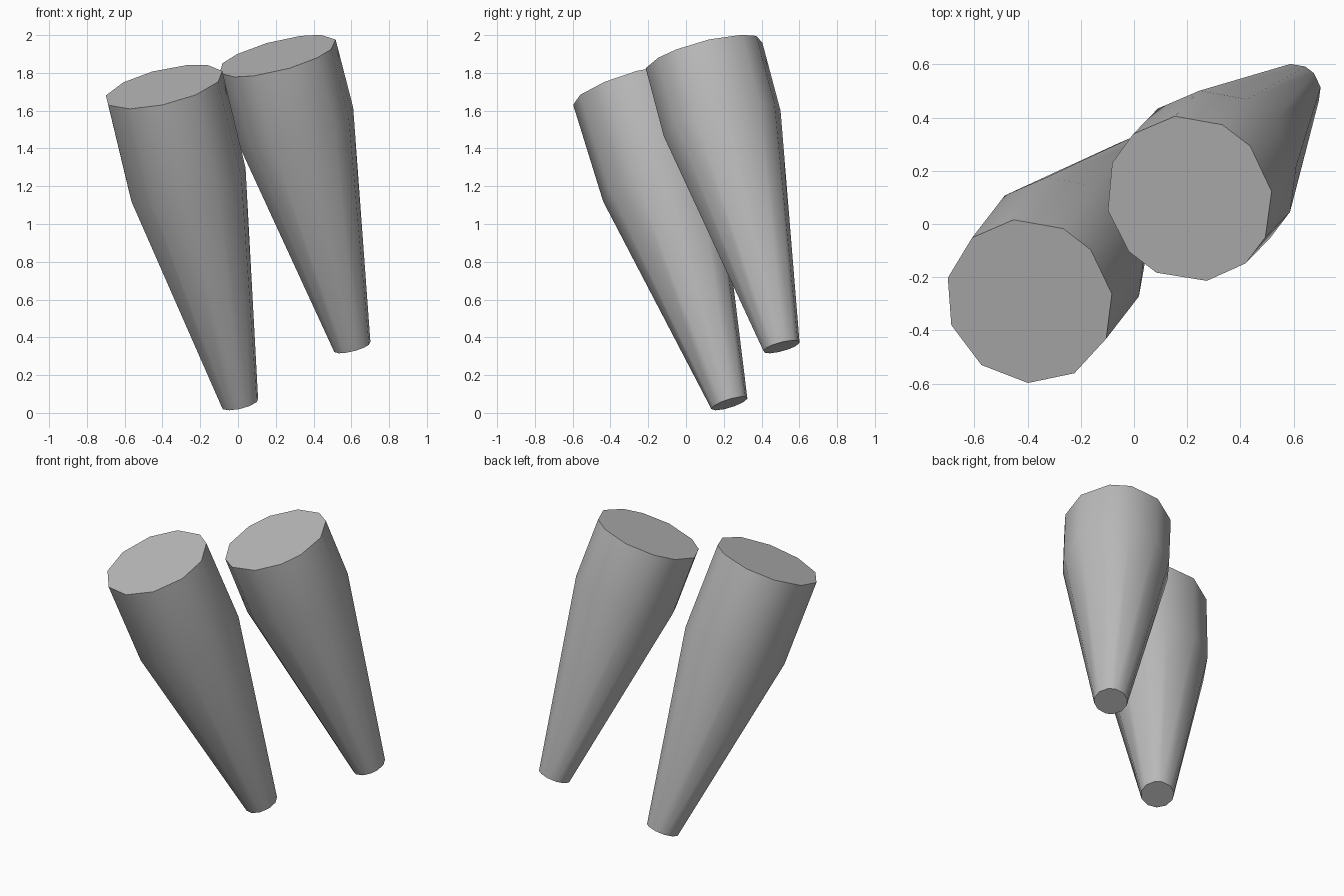
import bpy, bmesh, math
from mathutils import Vector

cube = bpy.data.objects.get("Cube")
if cube:
    bpy.data.objects.remove(cube, do_unlink=True)

grey = bpy.data.materials.new("plain grey")
grey.use_nodes = True
colour = (0.5, 0.5, 0.5, 1)
grey.diffuse_color = colour
grey.node_tree.nodes["Principled BSDF"].inputs["Base Color"].default_value = colour


def tapered_post(name, foot, top, shoulder, angles, foot_radius=0.1, radius=0.322):
    """Leaning faceted post: straight above the shoulder, tapering to the foot."""
    foot, top = Vector(foot), Vector(top)
    axis = (top - foot).normalized()
    bm = bmesh.new()
    rings = []
    for t, r in ((0, foot_radius), (shoulder, radius), (1, radius)):
        centre = foot.lerp(top, t)
        ring = []
        for a in angles:
            c, s = math.cos(math.radians(a)), math.sin(math.radians(a))
            # Spoke lying in the plane square to the axis
            spoke = Vector((c, s, -(axis.x * c + axis.y * s) / axis.z)).normalized()
            ring.append(bm.verts.new(centre + spoke * r))
        rings.append(ring)
    # Side walls
    n = len(angles)
    for low, high in zip(rings, rings[1:]):
        for i in range(n):
            j = (i + 1) % n
            bm.faces.new((low[i], low[j], high[j], high[i]))
    # End caps
    bm.faces.new(rings[0][::-1])
    bm.faces.new(rings[-1])
    mesh = bpy.data.meshes.new(name)
    bm.to_mesh(mesh)
    bm.free()
    mesh.materials.append(grey)
    post = bpy.data.objects.new(name, mesh)
    bpy.context.collection.objects.link(post)
    bpy.ops.object.select_all(action='DESELECT')
    post.select_set(True)
    bpy.context.view_layer.objects.active = post
    bpy.ops.object.shade_smooth_by_angle(angle=math.radians(40))


tapered_post("left_post", (0.605, 0.505, 0.35), (0.208, 0.095, 1.89), 0.766,
             (5, 41, 66, 100, 131, 155, 188, 221, 246, 282, 311, 333))
tapered_post("right_post", (0.01, 0.23, 0.05), (-0.393, -0.29, 1.727), 0.695,
             (5, 40, 65, 101, 132, 164, 197, 233, 269, 302, 334))
